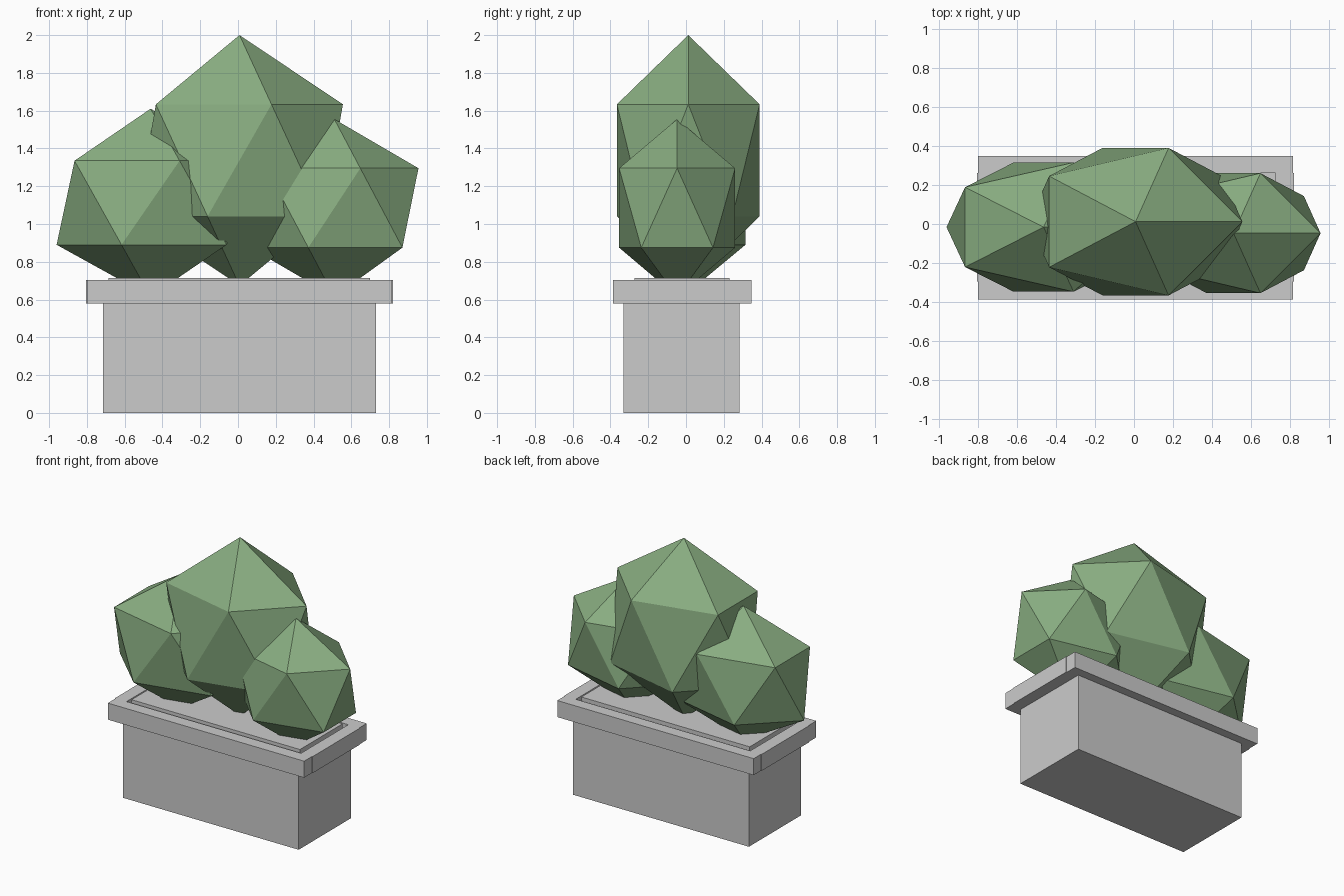
import bpy

if "Cube" in bpy.data.objects:
    bpy.data.objects.remove(bpy.data.objects["Cube"])


def material(name, rgb):
    m = bpy.data.materials.new(name)
    m.diffuse_color = (*rgb, 1)
    m.use_nodes = True
    m.node_tree.nodes["Principled BSDF"].inputs["Base Color"].default_value = m.diffuse_color
    return m


def box(name, x0, x1, y0, y1, z0, z1):
    bpy.ops.mesh.primitive_cube_add(
        size=1, location=((x0 + x1) / 2, (y0 + y1) / 2, (z0 + z1) / 2))
    o = bpy.context.object
    o.name = name
    o.scale = (x1 - x0, y1 - y0, z1 - z0)
    bpy.ops.object.transform_apply(location=False, rotation=False, scale=True)
    return o


def bush(name, centre, radii, mat):
    bpy.ops.mesh.primitive_ico_sphere_add(subdivisions=1, radius=1, location=centre)
    o = bpy.context.object
    o.name = name
    o.scale = radii
    bpy.ops.object.transform_apply(location=False, rotation=False, scale=True)
    o.data.materials.append(mat)
    return o


# planter body
box("planter_body", -0.715, 0.73, -0.33, 0.282, 0, 0.64)

# rim: two long bars and two slightly proud end bars
box("rim_front", -0.80, 0.815, -0.387, -0.295, 0.58, 0.703)
box("rim_back", -0.80, 0.815, 0.26, 0.348, 0.58, 0.703)
box("rim_left", -0.805, -0.71, -0.295, 0.26, 0.58, 0.703)
box("rim_right", 0.725, 0.82, -0.295, 0.26, 0.58, 0.703)

# soil slab, just above the rim
box("soil", -0.685, 0.70, -0.272, 0.23, 0.62, 0.715)

# faceted foliage
green = material("foliage_green", (0.25, 0.42, 0.22))
bush("bush_middle", (0.008, 0.012, 1.337), (0.612, 0.444, 0.663), green)
bush("bush_left", (-0.463, -0.016, 1.1125), (0.556, 0.389, 0.4975), green)
bush("bush_right", (0.51, -0.047, 1.085), (0.498, 0.361, 0.47), green)
